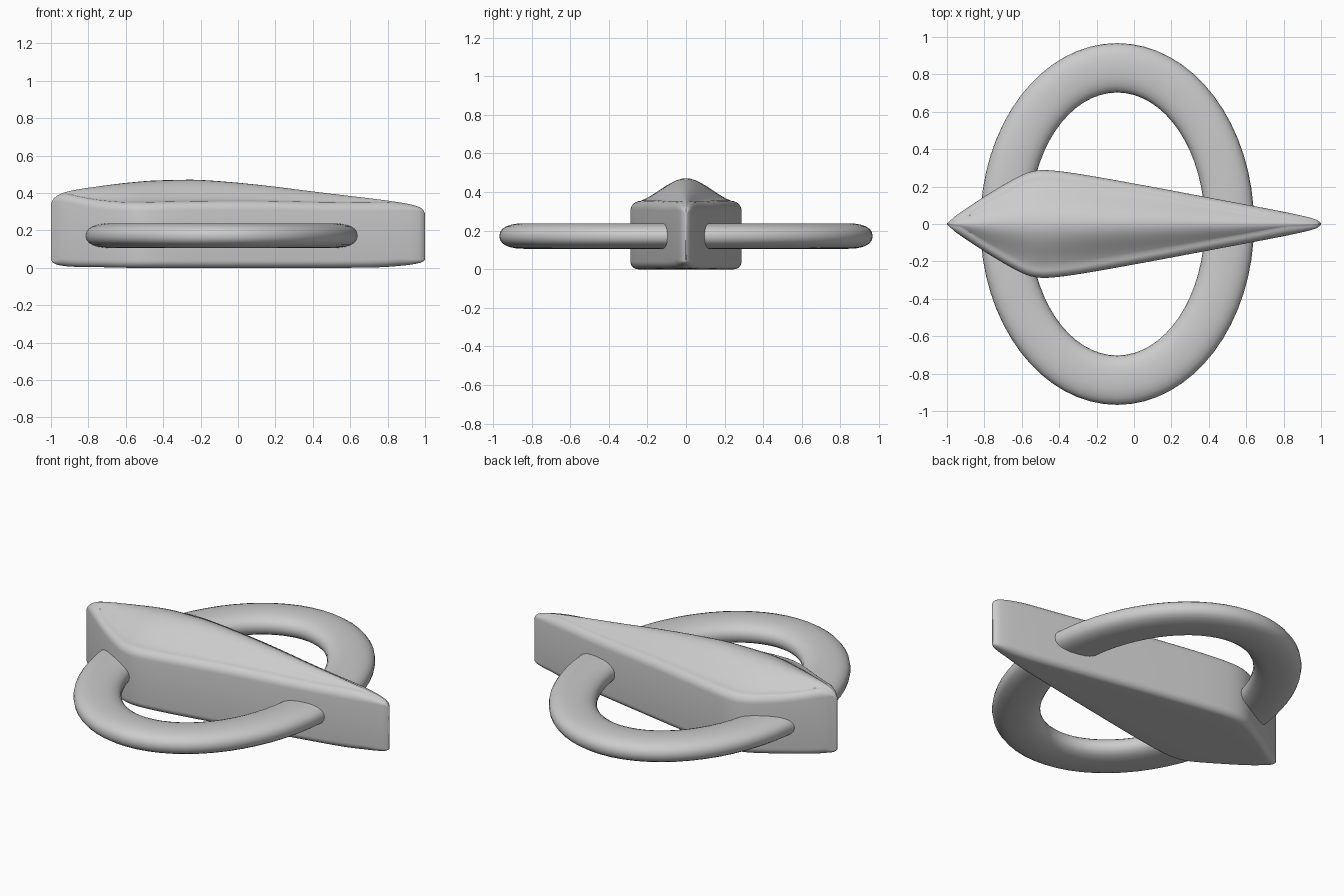
import bpy, bmesh
from math import sin, cos, pi, copysign

if "Cube" in bpy.data.objects:
    bpy.data.objects.remove(bpy.data.objects["Cube"])

# Body stations: x, half width, bottom z, shoulder z, ridge z
ST = [(-1, .003, .04, .335, .345), (-.985, .016, .025, .35, .37), (-.95, .046, .013, .36, .395),
      (-.88, .094, .006, .36, .415), (-.75, .178, .004, .35, .435), (-.62, .252, .001, .343, .452),
      (-.55, .28, 0, .343, .459), (-.48, .288, 0, .344, .465), (-.38, .28, 0, .346, .469),
      (-.2, .252, 0, .347, .47), (.1, .198, 0, .345, .445), (.45, .132, 0, .331, .402),
      (.75, .075, .003, .318, .366), (.9, .044, .014, .31, .344), (.97, .025, .026, .301, .325),
      (.99, .013, .034, .293, .31), (1, .003, .045, .28, .29)]


def make_object(name, bm):
    bmesh.ops.recalc_face_normals(bm, faces=bm.faces)
    me = bpy.data.meshes.new(name)
    bm.to_mesh(me)
    bm.free()
    ob = bpy.data.objects.new(name, me)
    bpy.context.collection.objects.link(ob)
    bpy.ops.object.select_all(action='DESELECT')
    ob.select_set(True)
    bpy.context.view_layer.objects.active = ob
    bpy.ops.object.shade_smooth_by_angle(angle=0.7)
    return ob


def loft(name, rings, closed):
    bm = bmesh.new()
    vs = [[bm.verts.new(p) for p in r] for r in rings]
    n = len(vs[0])
    for i in range(len(vs) if closed else len(vs) - 1):
        a, b = vs[i], vs[(i + 1) % len(vs)]
        for j in range(n):
            k = (j + 1) % n
            bm.faces.new((a[j], a[k], b[k], b[j]))
    if not closed:
        bm.faces.new(vs[0])
        bm.faces.new(vs[-1])
    return make_object(name, bm)


def slope(i, c):
    a, b = ST[max(i - 1, 0)], ST[min(i + 1, len(ST) - 1)]
    return (b[c] - a[c]) / (b[0] - a[0])


def stations(steps=4):
    # smooth cubic interpolation between the stations
    for i in range(len(ST) - 1):
        a, b = ST[i], ST[i + 1]
        h = b[0] - a[0]
        for s in range(steps):
            t = s / steps
            row = [a[0] + h * t]
            for c in range(1, 5):
                row.append((2*t**3 - 3*t*t + 1) * a[c] + (t**3 - 2*t*t + t) * h * slope(i, c)
                           + (3*t*t - 2*t**3) * b[c] + (t**3 - t*t) * h * slope(i + 1, c))
            yield row
    yield list(ST[-1])


def section(x, w, zb, zs, zt):
    # half outline from bottom centre to ridge, then mirrored
    r, q = min(.04, .8 * w), min(.05, .8 * w)
    pts = [(0, zb), ((w - r) * .5, zb)]
    pts += [(w - r + r * sin(a), zb + r - r * cos(a)) for a in (k * pi / 12 for k in range(7))]
    pts += [(w, zb + (zs - zb) * .5)]
    top = lambda y: zs + (zt - zs) * (1 + cos(pi * y / w)) / 2
    zq = top(w - q)
    pts += [(w - q + q * cos(a), zq - q + q * sin(a)) for a in (k * pi / 12 for k in range(7))]
    pts += [((w - q) * (1 - k / 9), top((w - q) * (1 - k / 9))) for k in range(1, 10)]
    full = pts + [(-y, z) for y, z in pts[-2:0:-1]]
    return [(x, y, z) for y, z in full]


# Pointed hull with a rounded ridge
loft("body", [section(*s) for s in stations()], False)

# Flattened oval ring passing through the hull
rings = []
for i in range(64):
    a = 2 * pi * i / 64
    ring = []
    for j in range(24):
        b = 2 * pi * j / 24
        u = .132 * copysign(abs(cos(b)) ** .85, cos(b))
        v = .066 * copysign(abs(sin(b)) ** .85, sin(b))
        ring.append((-.09 + (.6 + u) * cos(a), (.835 + u) * sin(a), .172 + v))
    rings.append(ring)
loft("oval_ring", rings, True)
